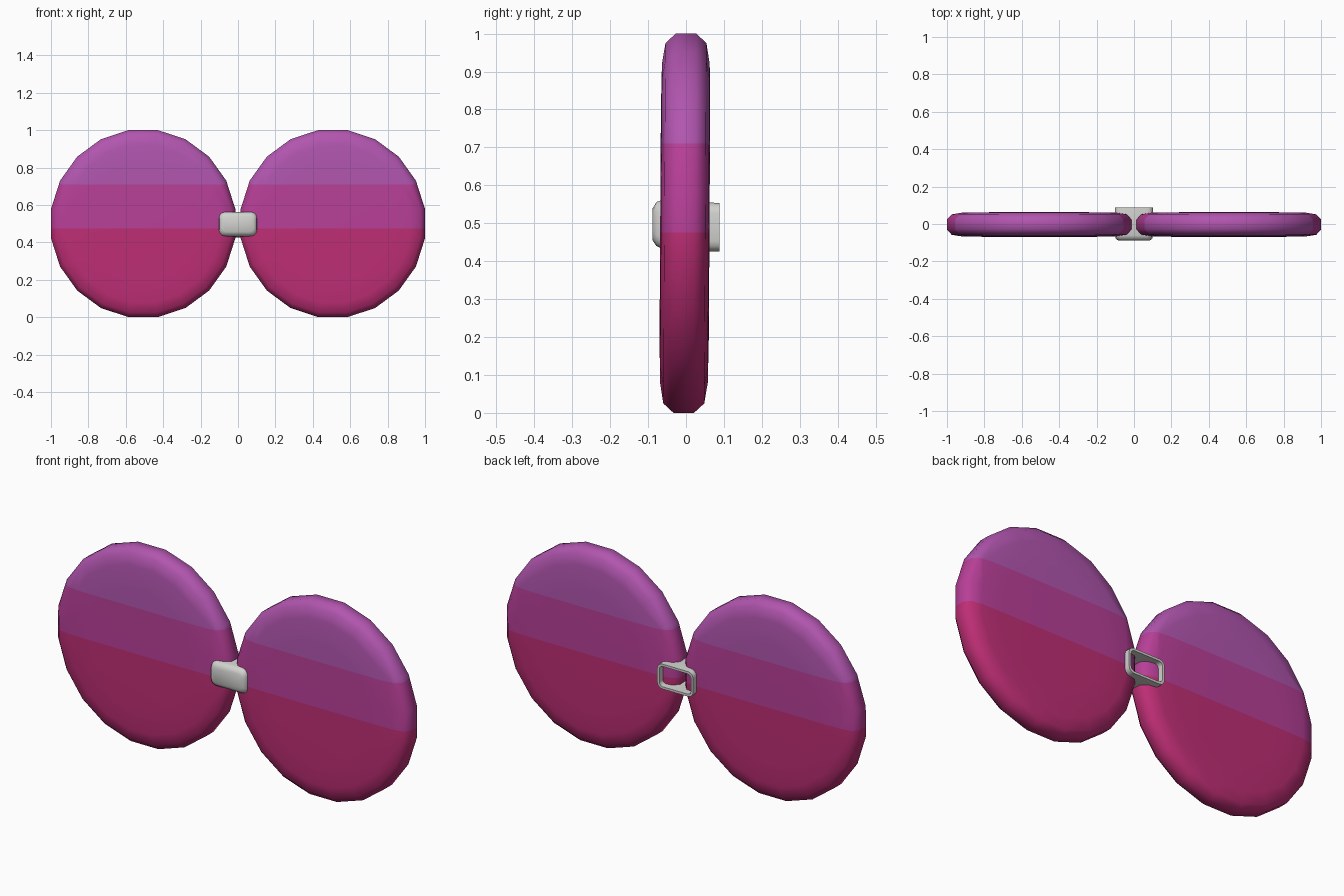
import bpy, bmesh, math
from mathutils import Matrix, Vector

if "Cube" in bpy.data.objects:
    bpy.data.objects.remove(bpy.data.objects["Cube"])


def material(name, rgb):
    lin = [((c / 255 + 0.055) / 1.055) ** 2.4 for c in rgb]
    m = bpy.data.materials.new(name)
    m.diffuse_color = (*lin, 1)
    m.use_nodes = True
    m.node_tree.nodes["Principled BSDF"].inputs["Base Color"].default_value = m.diffuse_color
    return m


PURPLE = material("purple", (177, 85, 174))
MAGENTA = material("magenta", (184, 63, 152))
CRIMSON = material("crimson pink", (190, 46, 117))
GREY = material("light grey", (210, 210, 207))
BANDS = (0.475, 0.71)


def loft(bm, rings, cap_start, cap_end):
    loops = [[bm.verts.new(p) for p in ring] for ring in rings]
    n = len(loops[0])
    for a, b in zip(loops, loops[1:]):
        for i in range(n):
            j = (i + 1) % n
            bm.faces.new((a[i], a[j], b[j], b[i]))
    if cap_start:
        bm.faces.new(loops[0][::-1])
    if cap_end:
        bm.faces.new(loops[-1])


def finish(bm, name, mats, angle):
    bmesh.ops.recalc_face_normals(bm, faces=bm.faces)
    me = bpy.data.meshes.new(name)
    bm.to_mesh(me)
    bm.free()
    ob = bpy.data.objects.new(name, me)
    bpy.context.collection.objects.link(ob)
    for m in mats:
        me.materials.append(m)
    bpy.ops.object.select_all(action='DESELECT')
    ob.select_set(True)
    bpy.context.view_layer.objects.active = ob
    bpy.ops.object.shade_smooth_by_angle(angle=math.radians(angle))
    return ob


# Rounded 20-sided lens, leaning very slightly, coloured in three height bands
def lens(name, cx):
    half = [(0.30, 0.065), (0.42, 0.063), (0.475, 0.054), (0.50, 0.027)]
    profile = [(r, -y) for r, y in half] + [(r, y) for r, y in half[::-1]]
    rings = []
    for r, y in profile:
        k = r / math.cos(math.radians(9))
        ring = []
        for i in range(20):
            a = math.radians(9 + 18 * i)
            z = k * math.sin(a)
            ring.append((cx + 0.985 * k * math.cos(a), y - 0.003 + 0.006 * z, 0.5 + z))
        rings.append(ring)
    bm = bmesh.new()
    loft(bm, rings, True, True)
    for z in BANDS:
        bmesh.ops.bisect_plane(bm, geom=bm.verts[:] + bm.edges[:] + bm.faces[:],
                               plane_co=(0, 0, z), plane_no=(0, 0, 1))
    for f in bm.faces:
        h = f.calc_center_median().z
        f.material_index = sum(h > z for z in BANDS)
    finish(bm, name, (CRIMSON, MAGENTA, PURPLE), 60)


lens("left_lens", -0.507)
lens("right_lens", 0.507)


# Clasp: rounded box sleeve, closed at the front and open at the back
def rounded_rect(w, h, y, zc, r=0.028):
    pts = []
    for k, (sx, sz) in enumerate(((1, 1), (-1, 1), (-1, -1), (1, -1))):
        for s in range(4):
            a = math.radians(90 * k + 30 * s)
            pts.append((sx * (w - r) + r * math.cos(a), y,
                        zc + sz * (h - r) + r * math.sin(a)))
    return pts


bm = bmesh.new()
loft(bm, [rounded_rect(0.085, 0.042, -0.088, 0.497),
          rounded_rect(0.098, 0.058, -0.078, 0.498),
          rounded_rect(0.102, 0.065, -0.060, 0.497),
          rounded_rect(0.102, 0.065, 0.060, 0.490),
          rounded_rect(0.102, 0.064, 0.088, 0.489),
          rounded_rect(0.090, 0.052, 0.088, 0.489, 0.02),
          rounded_rect(0.090, 0.052, -0.060, 0.497, 0.02)], True, True)
finish(bm, "bridge_clasp", (GREY,), 45)
